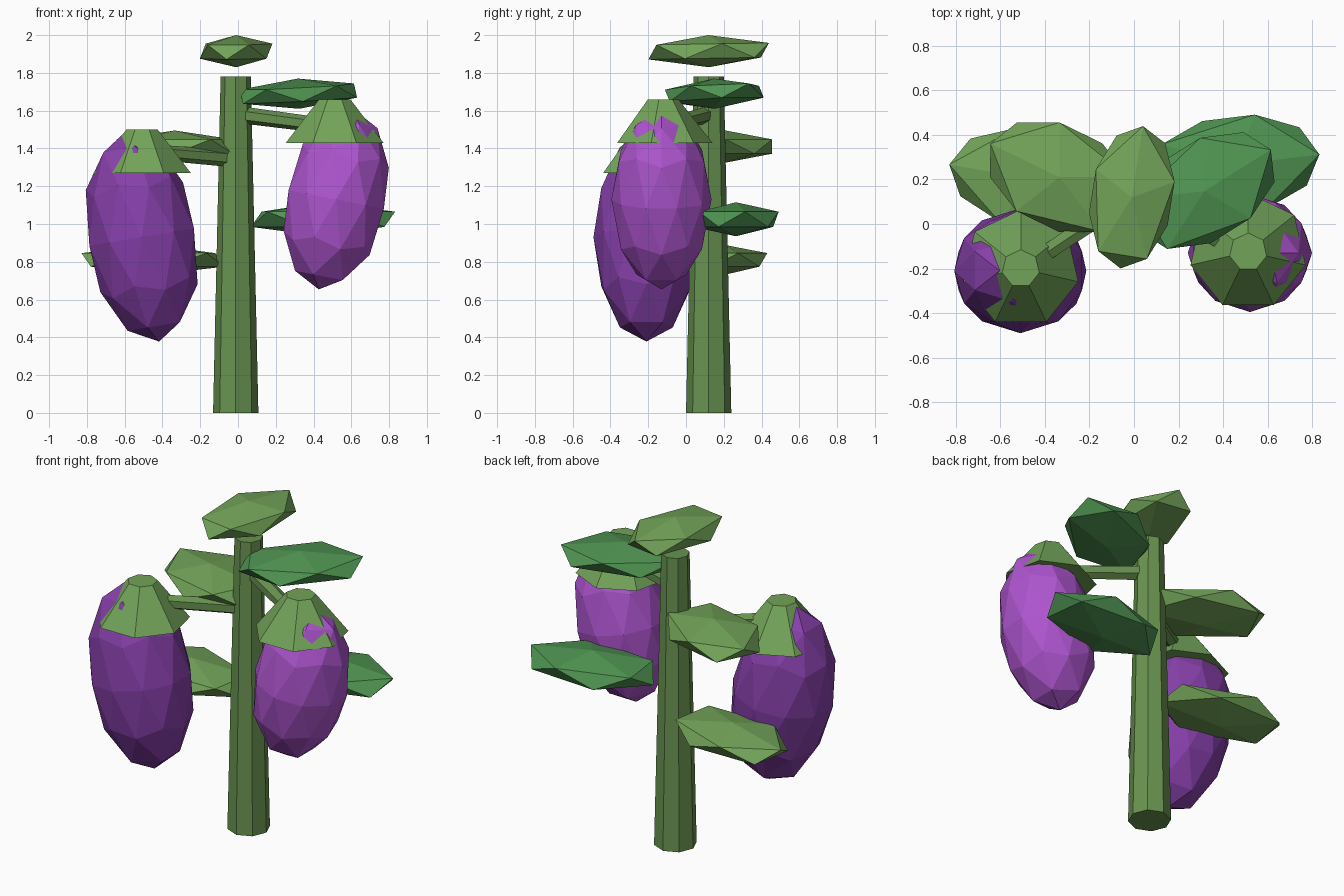
import bpy, bmesh, math
from mathutils import Matrix, Vector

if "Cube" in bpy.data.objects:
    bpy.data.objects.remove(bpy.data.objects["Cube"])


def material(name, rgb):
    m = bpy.data.materials.new(name)
    m.diffuse_color = (*rgb, 1)
    m.use_nodes = True
    m.node_tree.nodes["Principled BSDF"].inputs["Base Color"].default_value = m.diffuse_color
    return m


STEM = material("stem_green", (0.14, 0.29, 0.08))
LIGHT = material("light_leaf", (0.17, 0.37, 0.10))
DARK = material("dark_leaf", (0.08, 0.30, 0.085))
DEEP = material("deep_purple", (0.24, 0.05, 0.40))
BRIGHT = material("bright_purple", (0.42, 0.09, 0.62))


def finish(name, bm, mat):
    me = bpy.data.meshes.new(name)
    bm.to_mesh(me)
    bm.free()
    me.materials.append(mat)
    ob = bpy.data.objects.new(name, me)
    bpy.context.collection.objects.link(ob)
    return ob


def ico(name, sub, loc, scale, mat, spin=0, tilt=0):
    """Faceted ellipsoid, tilted about y and then spun about z."""
    bm = bmesh.new()
    bmesh.ops.create_icosphere(bm, subdivisions=sub, radius=1)
    bm.transform(Matrix.Translation(loc)
                 @ Matrix.Rotation(math.radians(spin), 4, 'Z')
                 @ Matrix.Rotation(math.radians(tilt), 4, 'Y')
                 @ Matrix.Diagonal((*scale, 1)))
    return finish(name, bm, mat)


def rod(name, a, b, r1, r2, sides, mat):
    """Tapered prism running from a to b."""
    a, b = Vector(a), Vector(b)
    d = b - a
    bm = bmesh.new()
    bmesh.ops.create_cone(bm, cap_ends=True, segments=sides,
                          radius1=r1, radius2=r2, depth=d.length)
    rot = Matrix() if d.x == d.y == 0 else d.to_track_quat('Z', 'Y').to_matrix().to_4x4()
    bm.transform(Matrix.Translation((a + b) / 2) @ rot)
    return finish(name, bm, mat)


# stem
rod("stem", (-0.012, 0.12, 0), (-0.012, 0.12, 1.78), 0.12, 0.08, 8, STEM)

# branches
rod("right_branch", (0, 0.12, 1.58), (0.5, -0.13, 1.515), 0.045, 0.04, 6, STEM)
rod("left_branch", (-0.02, 0.12, 1.345), (-0.5, -0.2, 1.385), 0.045, 0.04, 6, STEM)

# leaves: flattened icosahedra
ico("top_leaf", 1, (-0.01, 0.12, 1.915), (0.362, 0.21, 0.085), LIGHT, 81, -1)
ico("upper_right_leaf", 1, (0.32, 0.15, 1.69), (0.39, 0.25, 0.08), DARK, 32, -3)
ico("lower_right_leaf", 1, (0.45, 0.265, 1.025), (0.43, 0.25, 0.09), DARK, 7)
ico("upper_left_leaf", 1, (-0.335, 0.21, 1.41), (0.385, 0.26, 0.085), LIGHT, 154)
ico("lower_left_leaf", 1, (-0.45, 0.2, 0.81), (0.43, 0.25, 0.08), LIGHT, 170)

# fruits
ico("left_fruit", 2, (-0.51, -0.21, 0.93), (0.295, 0.28, 0.56), DEEP, 0, -9.5)
ico("right_fruit", 2, (0.52, -0.13, 1.13), (0.27, 0.265, 0.485), BRIGHT, 0, 11)

# seven-sided caps on the fruits
for name, x, y, z in (("left_cap", -0.508, -0.2, 1.27), ("right_cap", 0.512, -0.125, 1.43)):
    rod(name, (x, y, z), (x, y, z + 0.23), 0.265, 0.085, 7, LIGHT)
